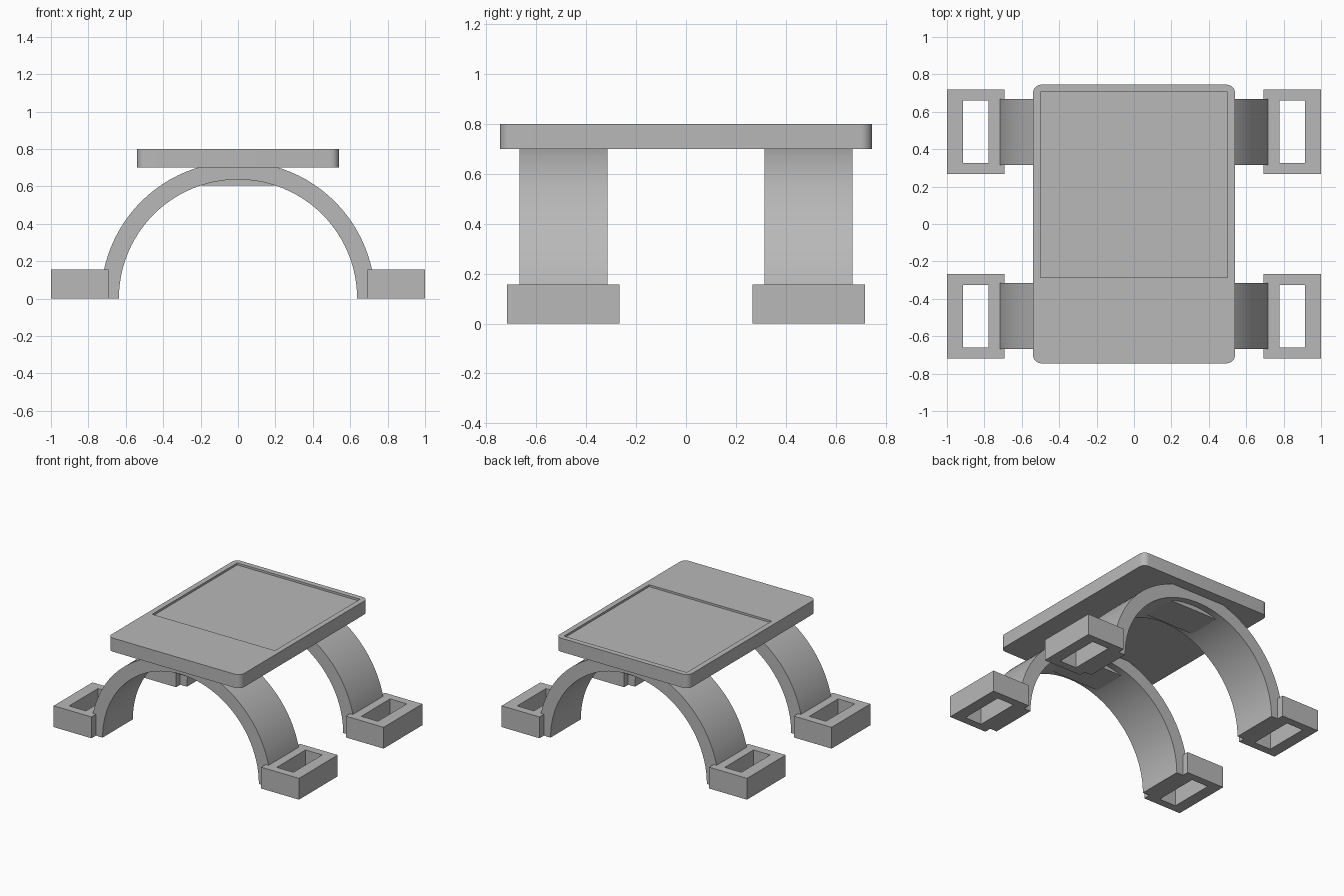
import bpy, bmesh, math
from mathutils import Vector

cube = bpy.data.objects.get("Cube")
if cube:
    bpy.data.objects.remove(cube, do_unlink=True)

grey = bpy.data.materials.new("light_grey")
grey.use_nodes = True
tone = (0.48, 0.48, 0.48, 1)
grey.diffuse_color = tone
grey.node_tree.nodes["Principled BSDF"].inputs["Base Color"].default_value = tone


def finish(name, bm):
    bmesh.ops.recalc_face_normals(bm, faces=bm.faces)
    mesh = bpy.data.meshes.new(name)
    bm.to_mesh(mesh)
    bm.free()
    mesh.materials.append(grey)
    obj = bpy.data.objects.new(name, mesh)
    bpy.context.collection.objects.link(obj)
    return obj


def box(name, low, high, corner=0):
    """Box between two corners, with optional rounded upright edges."""
    low, high = Vector(low), Vector(high)
    bm = bmesh.new()
    bmesh.ops.create_cube(bm, size=1)
    bmesh.ops.scale(bm, vec=high - low, verts=bm.verts)
    bmesh.ops.translate(bm, vec=(low + high) / 2, verts=bm.verts)
    if corner:
        upright = [e for e in bm.edges
                   if abs(e.verts[0].co.z - e.verts[1].co.z) > 0.01]
        bmesh.ops.bevel(bm, geom=upright, offset=corner, segments=8,
                        profile=0.5, affect='EDGES')
    return finish(name, bm)


def cut(obj, low, high):
    """Subtract a box, then discard the cutter."""
    cutter = box("cutter", low, high)
    cutter.hide_render = True
    mod = obj.modifiers.new("cut", 'BOOLEAN')
    mod.operation = 'DIFFERENCE'
    mod.solver = 'EXACT'
    mod.object = cutter
    select(obj)
    bpy.ops.object.modifier_apply(modifier=mod.name)
    bpy.data.objects.remove(cutter, do_unlink=True)


def select(obj):
    bpy.ops.object.select_all(action='DESELECT')
    obj.select_set(True)
    bpy.context.view_layer.objects.active = obj


def smooth(obj):
    select(obj)
    bpy.ops.object.shade_smooth_by_angle(angle=math.radians(30))


def arch(name, inner, outer, y0, y1, steps=48):
    """Half ring extruded along y."""
    bm = bmesh.new()
    angles = [math.pi * i / steps for i in range(steps + 1)]
    rings = []
    for a in angles:
        rings.append([bm.verts.new((r * math.cos(a), y, r * math.sin(a)))
                      for r, y in ((inner, y0), (outer, y0), (outer, y1), (inner, y1))])
    for a, b in zip(rings, rings[1:]):
        for i in range(4):
            j = (i + 1) % 4
            bm.faces.new((a[i], a[j], b[j], b[i]))
    bm.faces.new(rings[0])
    bm.faces.new(rings[-1])
    return finish(name, bm)


# Rounded top plate with a shallow tray
top = box("top_plate", (-0.54, -0.745, 0.7), (0.54, 0.745, 0.8), corner=0.045)
cut(top, (-0.5, -0.285, 0.785), (0.5, 0.705, 0.9))
smooth(top)

for end, s in (("front", -1), ("back", 1)):
    # Arched leg
    y0, y1 = sorted((s * 0.315, s * 0.667))
    smooth(arch(end + "_arch", 0.637, 0.733, y0, y1))

    # Flat mounting block under the crown of the arch
    y0, y1 = sorted((s * 0.365, s * 0.617))
    box(end + "_mount", (-0.21, y0, 0.605), (0.21, y1, 0.72))

    # Open rectangular feet
    for side, t in (("left", 1), ("right", -1)):
        x0, x1 = sorted((t * 0.692, t * 1.0))
        y0, y1 = sorted((s * 0.267, s * 0.718))
        foot = box(f"{end}_{side}_foot", (x0, y0, 0), (x1, y1, 0.157))
        x0, x1 = sorted((t * 0.778, t * 0.914))
        y0, y1 = sorted((s * 0.325, s * 0.66))
        cut(foot, (x0, y0, -0.1), (x1, y1, 0.3))
